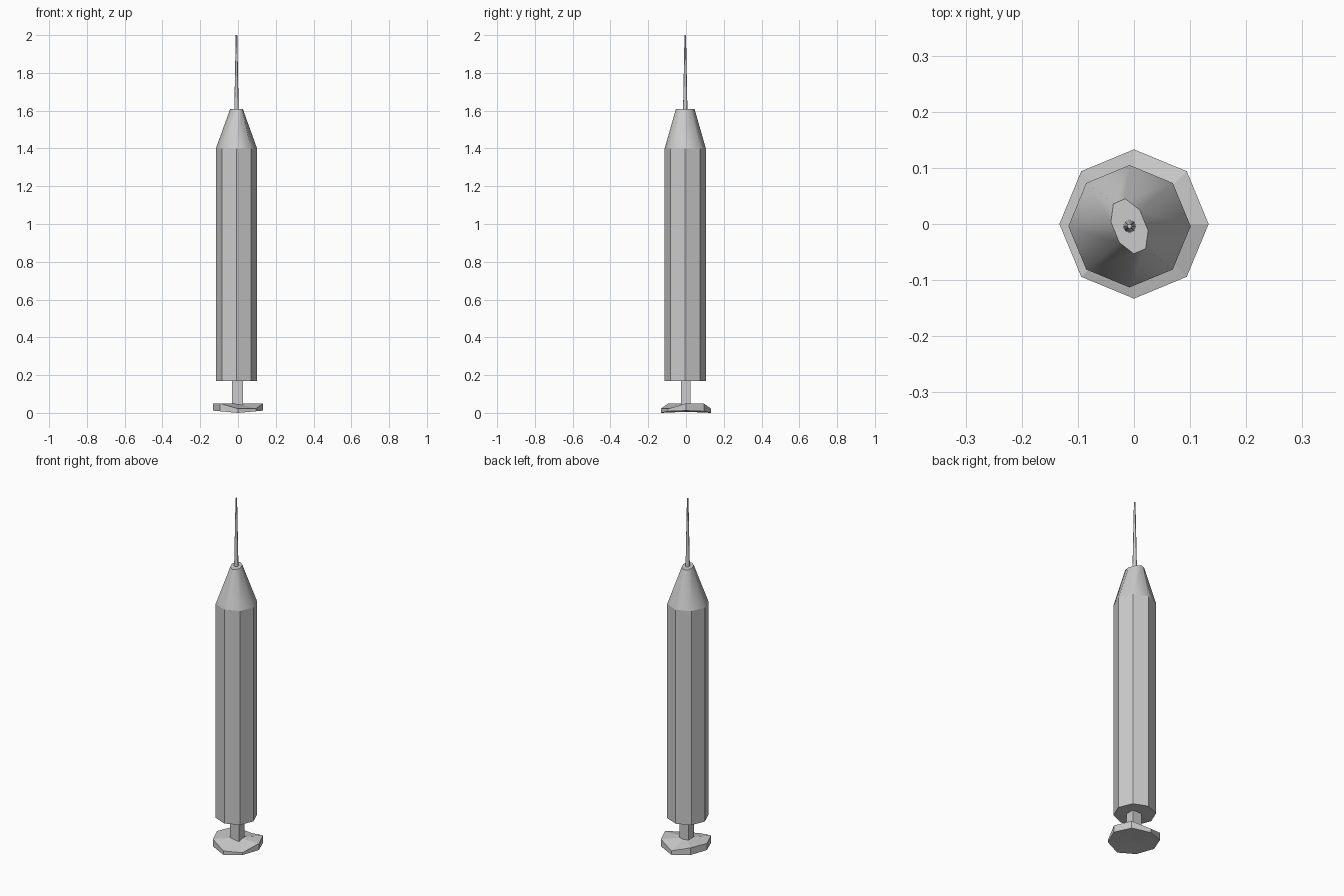
import bpy
from math import sin, cos, pi, radians

if "Cube" in bpy.data.objects:
    bpy.data.objects.remove(bpy.data.objects["Cube"])

SIDES = 8
CX, CY = -0.008, -0.004   # shared axis of barrel, rod and needle


def loft(name, rings, smooth_bands=()):
    """Skin a stack of equal-sized rings, capping both ends."""
    n = len(rings[0])
    verts = [p for ring in rings for p in ring]
    faces = [tuple(reversed(range(n)))]
    smooth = [False]
    for r in range(len(rings) - 1):
        for i in range(n):
            j = (i + 1) % n
            faces.append((r * n + i, r * n + j, (r + 1) * n + j, (r + 1) * n + i))
            smooth.append(r in smooth_bands)
    faces.append(tuple(range((len(rings) - 1) * n, len(rings) * n)))
    smooth.append(False)
    mesh = bpy.data.meshes.new(name)
    mesh.from_pydata(verts, [], faces)
    mesh.polygons.foreach_set("use_smooth", smooth)
    mesh.update()
    obj = bpy.data.objects.new(name, mesh)
    bpy.context.collection.objects.link(obj)
    return obj


def ring(a, b, z, turn=0.0, cx=CX, cy=CY):
    """Octagon stretched to half-axes a and b, with the long axis at angle turn."""
    pts = []
    for i in range(SIDES):
        t = 2 * pi * i / SIDES - turn
        u, v = a * cos(t), b * sin(t)
        pts.append((cx + u * cos(turn) - v * sin(turn),
                    cy + u * sin(turn) + v * cos(turn), z))
    return pts


# Barrel with tapered nose; the nose ends in a flattened opening
loft("barrel", [
    ring(0.109, 0.109, 0.17),
    ring(0.109, 0.109, 1.40),
    ring(0.052, 0.030, 1.61, radians(112)),
], smooth_bands=(1,))

# Needle
loft("needle", [
    ring(0.012, 0.012, 1.58),
    ring(0.004, 0.004, 2.0),
], smooth_bands=(0,))

# Plunger rod
bpy.ops.mesh.primitive_cube_add(size=1, location=(-0.002, -0.002, 0.11))
rod = bpy.context.object
rod.name = "plunger_rod"
rod.scale = (0.057, 0.05, 0.14)

# Thumb rest: octagonal plate whose rim drops at front and back
R = 0.133
rim_top = [0.05, 0.05, 0.022, 0.05, 0.05, 0.05, 0.022, 0.022]
verts = []
for i in range(SIDES):
    t = 2 * pi * i / SIDES
    verts.append((R * cos(t), R * sin(t), 0.012 * abs(cos(t))))
for i in range(SIDES):
    t = 2 * pi * i / SIDES
    verts.append((R * cos(t), R * sin(t), rim_top[i]))
verts += [(0, 0, 0.006), (0, 0, 0.05)]
faces = []
for i in range(SIDES):
    j = (i + 1) % SIDES
    faces += [(i, j, SIDES + j, SIDES + i),
              (j, i, 2 * SIDES),
              (SIDES + i, SIDES + j, 2 * SIDES + 1)]
mesh = bpy.data.meshes.new("thumb_rest")
mesh.from_pydata(verts, [], faces)
mesh.update()
thumb_rest = bpy.data.objects.new("thumb_rest", mesh)
bpy.context.collection.objects.link(thumb_rest)
